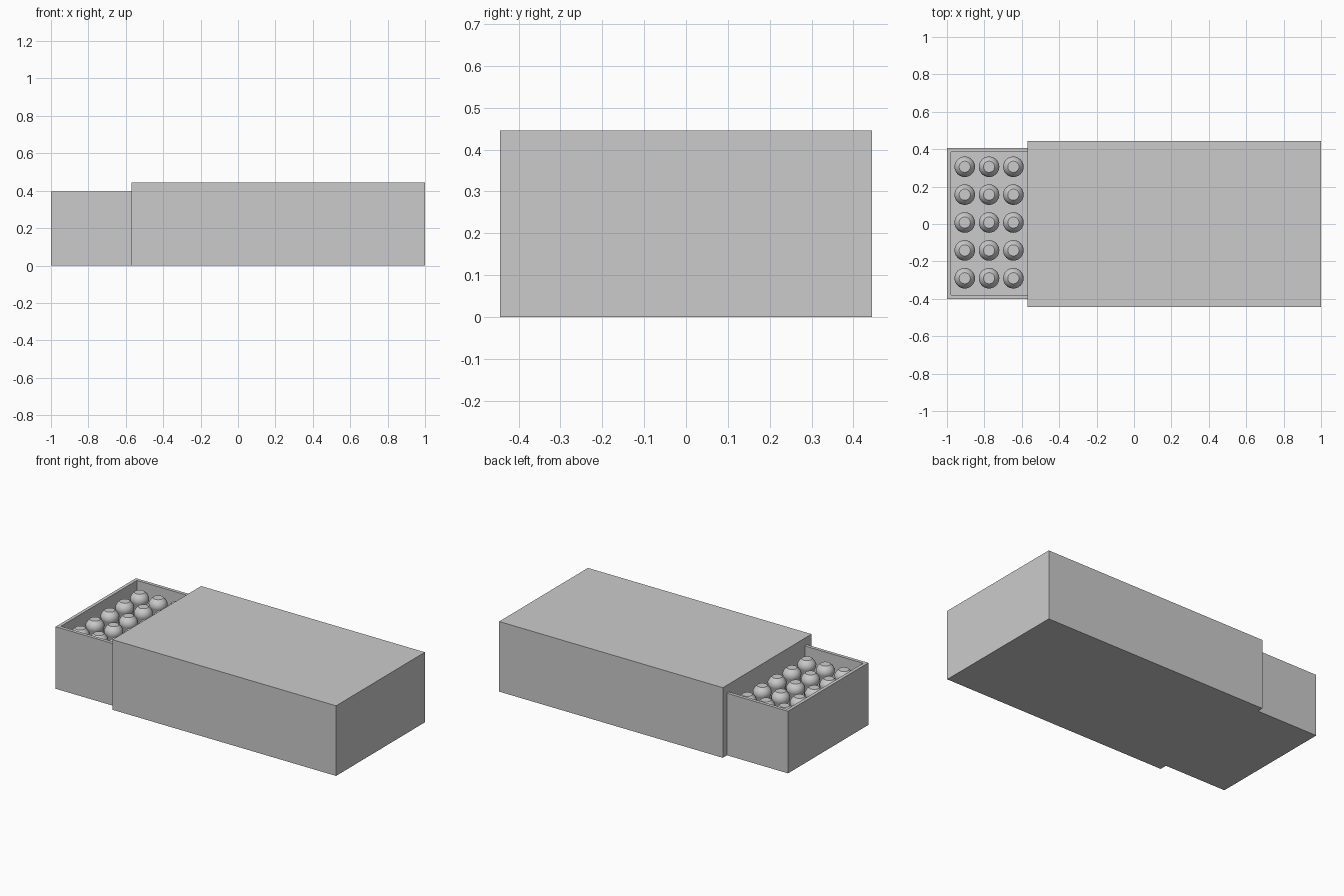
import bpy, bmesh, math
from mathutils import Matrix, Vector

cube = bpy.data.objects.get("Cube")
if cube:
    bpy.data.objects.remove(cube, do_unlink=True)

GREY = (0.6, 0.6, 0.6, 1)
grey = bpy.data.materials.new("plain grey")
grey.use_nodes = True
grey.diffuse_color = GREY
grey.node_tree.nodes["Principled BSDF"].inputs["Base Color"].default_value = GREY


def finish(bm, name):
    bmesh.ops.recalc_face_normals(bm, faces=bm.faces)
    mesh = bpy.data.meshes.new(name)
    bm.to_mesh(mesh)
    bm.free()
    mesh.materials.append(grey)
    obj = bpy.data.objects.new(name, mesh)
    bpy.context.collection.objects.link(obj)
    return obj


def box(low, high):
    low, high = Vector(low), Vector(high)
    bm = bmesh.new()
    place = Matrix.Translation((low + high) / 2) @ Matrix.Diagonal((*(high - low), 1))
    bmesh.ops.create_cube(bm, size=1, matrix=place)
    return bm


# Outer sleeve
finish(box((-0.57, -0.445, 0), (1, 0.445, 0.445)), "sleeve")

# Tray pulled out of the sleeve, hollowed from its top face
FLOOR, RIM = 0.05, 0.395
bm = box((-1, -0.4, 0.001), (-0.5, 0.405, RIM))
top = max(bm.faces, key=lambda f: f.calc_center_median().z)
bmesh.ops.inset_region(bm, faces=[top], thickness=0.03)
well = bmesh.ops.extrude_face_region(bm, geom=[top])["geom"]
for v in well:
    if isinstance(v, bmesh.types.BMVert):
        v.co.z = FLOOR
if top.is_valid:
    bmesh.ops.delete(bm, geom=[top], context="FACES_ONLY")
finish(bm, "tray")

# Round-headed pegs: flat crown, sloping shoulder, narrower stem
PROFILE = [(0, 0.37), (0.03, 0.37), (0.046, 0.354), (0.055, 0.335),
           (0.052, 0.315), (0.036, 0.28), (0.036, FLOOR)]
bm = bmesh.new()
verts = [bm.verts.new((r, 0, z)) for r, z in PROFILE]
edges = [bm.edges.new(pair) for pair in zip(verts, verts[1:])]
bmesh.ops.spin(bm, geom=verts + edges, axis=(0, 0, 1), cent=(0, 0, 0),
               angle=math.tau, steps=24)
bmesh.ops.remove_doubles(bm, verts=bm.verts, dist=0.0005)
peg = finish(bm, "peg")
bpy.context.view_layer.objects.active = peg
peg.select_set(True)
bpy.ops.object.shade_smooth_by_angle(angle=math.radians(35))

# Three columns of five pegs
for col in range(3):
    for row in range(5):
        item = peg
        if col or row:
            item = peg.copy()
            item.name = f"peg_{col + 1}_{row + 1}"
            bpy.context.collection.objects.link(item)
        item.location = (-0.905 + 0.13 * col, -0.29 + 0.149 * row, 0)
